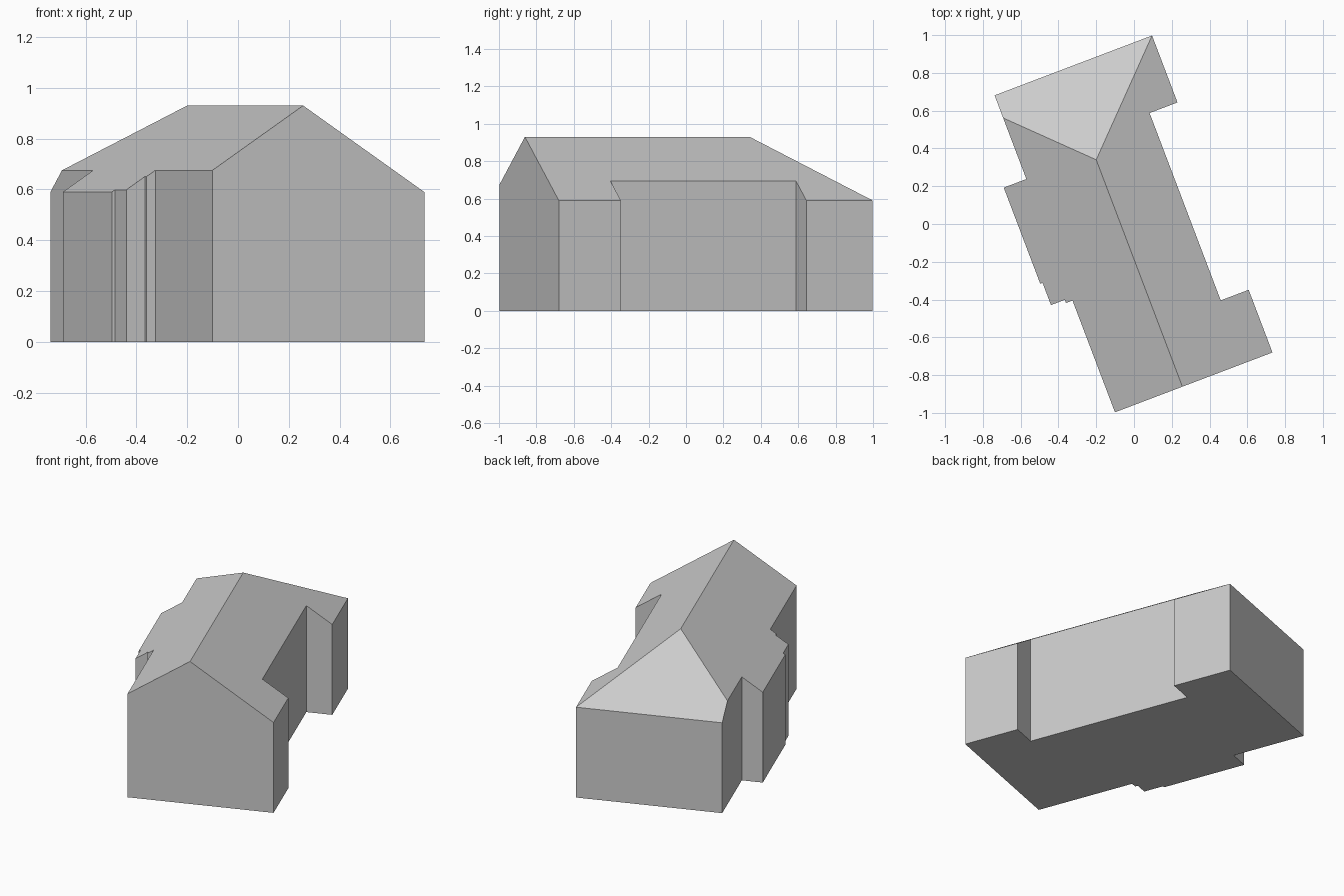
import bpy
import bmesh
from mathutils import Matrix, Vector
from math import radians

if "Cube" in bpy.data.objects:
    bpy.data.objects.remove(bpy.data.objects["Cube"], do_unlink=True)

RIDGE, PITCH = 0.93, 0.667        # ridge height and roof slope
FRONT, BACK = -1.285, 0.51        # gable wall and hipped wall, along the ridge
OUTER, WEST, EAST = 0.51, -0.382, 0.352

# House frame: y runs along the ridge, origin under the hip end of the ridge
PLACE = Matrix.Translation((-0.2, 0.34, 0)) @ Matrix.Rotation(radians(20.8), 4, "Z")

grey = bpy.data.materials.new("plain grey")
grey.use_nodes = True
colour = (0.6, 0.6, 0.6, 1)
grey.diffuse_color = colour
grey.node_tree.nodes["Principled BSDF"].inputs["Base Color"].default_value = colour


def prism(name, profile, push):
    """Extrude a closed outline by a vector and place it in the house frame."""
    bm = bmesh.new()
    face = bm.faces.new([bm.verts.new(p) for p in profile])
    top = bmesh.ops.extrude_face_region(bm, geom=[face], use_keep_orig=True)
    moved = [g for g in top["geom"] if isinstance(g, bmesh.types.BMVert)]
    bmesh.ops.translate(bm, verts=moved, vec=Vector(push))
    bmesh.ops.recalc_face_normals(bm, faces=bm.faces)
    mesh = bpy.data.meshes.new(name)
    mesh.materials.append(grey)
    obj = bpy.data.objects.new(name, mesh)
    bpy.context.collection.objects.link(obj)
    return obj, bm


def finish(obj, bm):
    bm.transform(PLACE)
    bm.to_mesh(obj.data)
    bm.free()


# Walls: footprint with a recessed east side and stepped west bays
footprint = [
    (WEST, FRONT), (OUTER, FRONT), (OUTER, -0.93), (EAST, -0.93),
    (EAST, 0.131), (OUTER, 0.131), (OUTER, BACK), (WEST, BACK),
    (WEST, 0.036), (-OUTER, 0.036), (-OUTER, -0.508), (-0.497, -0.508),
    (-0.497, -0.634), (-0.419, -0.634), (-0.419, -0.652), (WEST, -0.652),
]
house, bm = prism("house_body", [(x, y, 0) for x, y in footprint], (0, 0, 1.2))
finish(house, bm)

# Roof envelope: gabled prism, with its back end sloped into a hip
SPAN = 0.75
eave = RIDGE - PITCH * SPAN
section = [(-SPAN, -0.3), (SPAN, -0.3), (SPAN, eave), (0, RIDGE), (-SPAN, eave)]
envelope, bm = prism("roof_envelope", [(x, -1.6, z) for x, z in section], (0, 1.6 + SPAN, 0))
for v in bm.verts:
    if v.co.y > 0 and v.co.z > eave + 0.01:
        v.co.y = 0
finish(envelope, bm)
envelope.hide_render = True

# Trim the walls to the roof planes
trim = house.modifiers.new("roof_trim", "BOOLEAN")
trim.operation = "INTERSECT"
trim.solver = "EXACT"
trim.object = envelope
bpy.context.view_layer.objects.active = house
house.select_set(True)
bpy.ops.object.modifier_apply(modifier=trim.name)
bpy.data.objects.remove(envelope, do_unlink=True)
